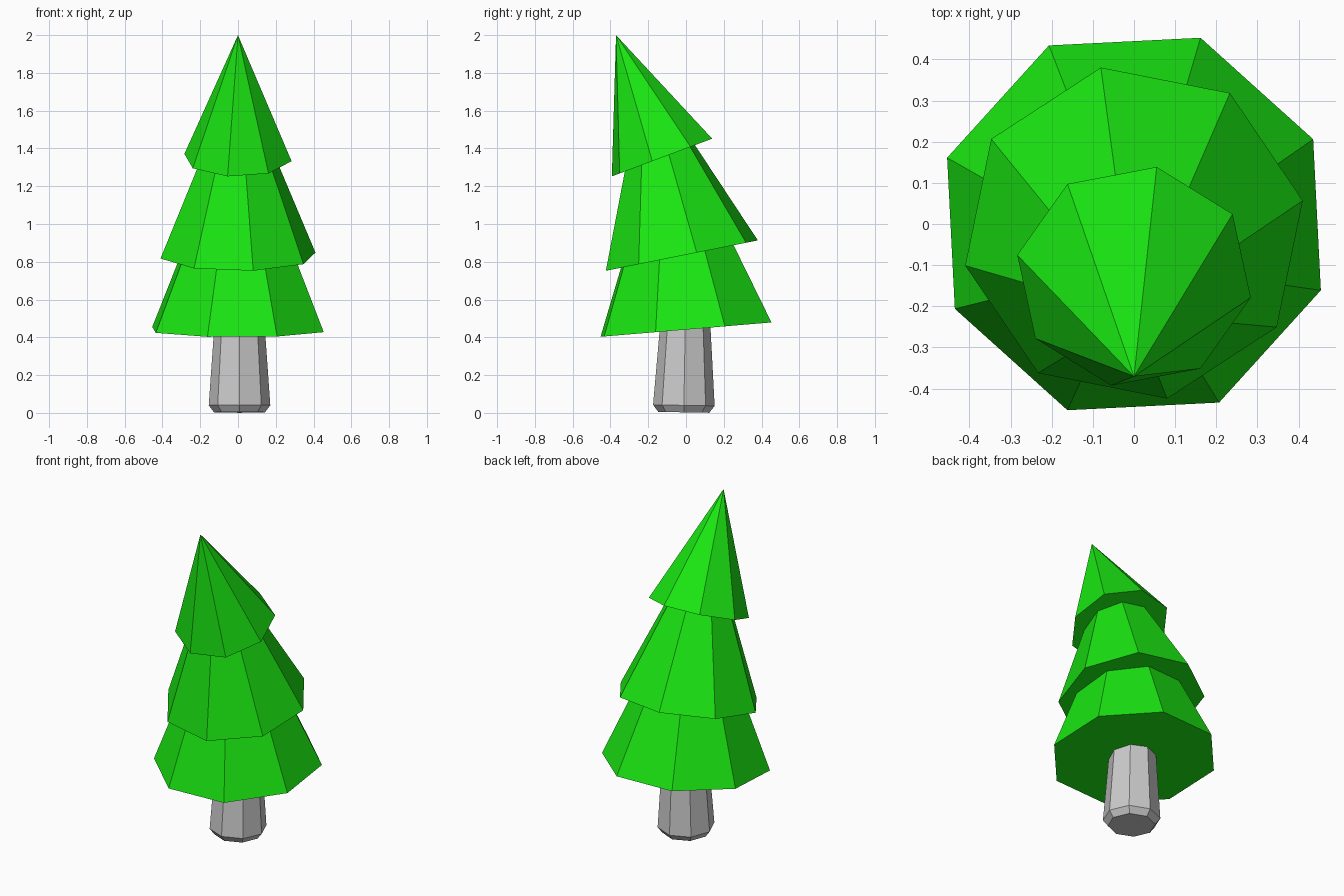
import bpy, bmesh
from math import sin, cos, radians, tan
from mathutils import Matrix

if "Cube" in bpy.data.objects:
    bpy.data.objects.remove(bpy.data.objects["Cube"])

SIDES = 8


def lathe(name, rings, turn, tilt, centre, material=None):
    """Eight-sided solid from (radius, height) rings; radius 0 makes a point."""
    bm = bmesh.new()
    loops = []
    for r, h in rings:
        if r < 1e-4:
            loops.append([bm.verts.new((0, 0, h))])
        else:
            angles = [radians(turn + 360 * i / SIDES) for i in range(SIDES)]
            loops.append([bm.verts.new((r * cos(a), r * sin(a), h)) for a in angles])
    for low, high in zip(loops, loops[1:]):
        for i in range(SIDES):
            j = (i + 1) % SIDES
            if len(high) == 1:
                bm.faces.new((low[i], low[j], high[0]))
            else:
                bm.faces.new((low[i], low[j], high[j], high[i]))
    bm.faces.new(loops[0][::-1])
    if len(loops[-1]) > 1:
        bm.faces.new(loops[-1])
    bmesh.ops.recalc_face_normals(bm, faces=bm.faces)
    bm.transform(Matrix.Translation(centre) @ Matrix.Rotation(radians(tilt), 4, 'X'))
    mesh = bpy.data.meshes.new(name)
    bm.to_mesh(mesh)
    bm.free()
    if material:
        mesh.materials.append(material)
    obj = bpy.data.objects.new(name, mesh)
    bpy.context.collection.objects.link(obj)
    return obj


green = bpy.data.materials.new("needles")
green.diffuse_color = (0.0105, 0.8, 0.006, 1)
green.use_nodes = True
green.node_tree.nodes["Principled BSDF"].inputs["Base Color"].default_value = green.diffuse_color

# Trunk with a chamfered foot
lathe("trunk", [(0.135, 0.003), (0.163, 0.04), (0.127, 0.55)], 0, -1, (0.008, -0.012, 0))

# Foliage tiers, each leaning further towards the front
taper = tan(radians(22.5))
tiers = [
    ("lower_foliage", 0.482, 0.46, 25.4, 4.8, (0, 0, 0.441)),
    ("middle_foliage", 0.418, 0.64, 11.1, 11.3, (0, -0.022, 0.833)),
]
for name, r, h, turn, tilt, centre in tiers:
    lathe(name, [(r, 0), (r - h * taper, h)], turn, tilt, centre, green)

# Pointed treetop
lathe("top_foliage", [(0.289, 0), (0, 0.692)], 34, 20.6, (0, -0.127, 1.352), green)
